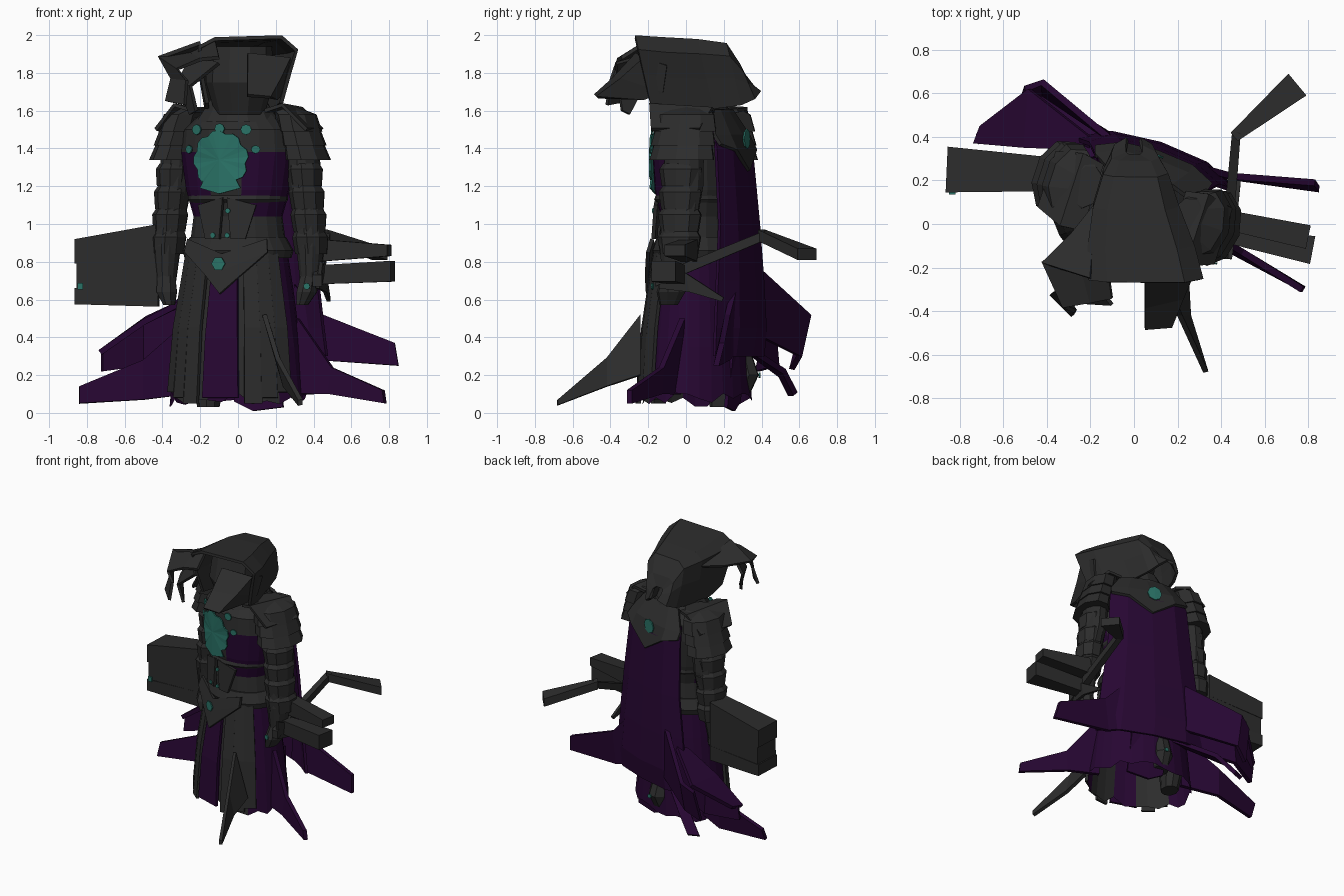
import bpy, bmesh, math, random
from mathutils import Matrix, Vector

random.seed(4)
default_cube = bpy.data.objects.get("Cube")
if default_cube:
    bpy.data.objects.remove(default_cube)


def make_material(name, colour):
    material = bpy.data.materials.new(name)
    material.use_nodes = True
    material.diffuse_color = (*colour, 1)
    shader = material.node_tree.nodes["Principled BSDF"]
    shader.inputs["Base Color"].default_value = (*colour, 1)
    return material


GREY, PURPLE, TEAL = range(3)
MATERIALS = [make_material("charcoal armour", (.025, .025, .025)),
             make_material("dark purple cloth", (.02, .002, .032)),
             make_material("teal gem", (.023, .17, .135))]

# The body is turned a little; body parts are built facing straight, then twisted
TWIST = Matrix.Translation((0, .06, 0)) @ Matrix.Rotation(math.radians(-18), 4, "Z")


def finish(bm, name, colour, twist=True, rule=None, thickness=0):
    bmesh.ops.recalc_face_normals(bm, faces=bm.faces)
    for face in bm.faces:
        face.material_index = rule(face.calc_center_median()) if rule else colour
    if twist:
        bm.transform(TWIST)
    mesh = bpy.data.meshes.new(name)
    bm.to_mesh(mesh)
    bm.free()
    for material in MATERIALS:
        mesh.materials.append(material)
    obj = bpy.data.objects.new(name, mesh)
    bpy.context.collection.objects.link(obj)
    if thickness:
        solid = obj.modifiers.new("thickness", "SOLIDIFY")
        solid.thickness = thickness
        solid.offset = 0


def loft(name, rings, colour=GREY, sides=12, jag=0, caps=True, **options):
    """Stack of ellipses, each given as x, y, z, x radius, y radius."""
    bm = bmesh.new()
    loops = []
    for index, (x, y, z, rx, ry) in enumerate(rings):
        loop = []
        for k in range(sides):
            a = math.tau * k / sides
            drop = random.uniform(0, jag) if index == 0 else 0
            loop.append(bm.verts.new((x + rx * math.cos(a), y + ry * math.sin(a), z + drop)))
        loops.append(loop)
    for low, high in zip(loops, loops[1:]):
        for k in range(sides):
            n = (k + 1) % sides
            bm.faces.new((low[k], low[n], high[n], high[k]))
    if caps:
        bm.faces.new(loops[0])
        bm.faces.new(loops[-1])
    finish(bm, name, colour, **options)


def sheet(name, rows, colour=GREY, thickness=.02, **options):
    """Cloth or plate through rows of points."""
    bm = bmesh.new()
    grid = [[bm.verts.new(p) for p in row] for row in rows]
    for a, b in zip(grid, grid[1:]):
        for k in range(len(a) - 1):
            bm.faces.new((a[k], a[k + 1], b[k + 1], b[k]))
    finish(bm, name, colour, thickness=thickness, **options)


def slab(name, start, end, start_size, end_size, colour=GREY):
    """Tapered beam between two points; sizes are width and height."""
    start, end = Vector(start), Vector(end)
    side = (end - start).cross(Vector((0, 0, 1))).normalized()
    bm = bmesh.new()
    loops = []
    for point, (width, height) in ((start, start_size), (end, end_size)):
        loops.append([bm.verts.new(point + side * width * u + Vector((0, 0, height * v)))
                      for u, v in ((-.5, -.5), (.5, -.5), (.5, .5), (-.5, .5))])
    for k in range(4):
        n = (k + 1) % 4
        bm.faces.new((loops[0][k], loops[0][n], loops[1][n], loops[1][k]))
    bm.faces.new(loops[0])
    bm.faces.new(loops[1])
    finish(bm, name, colour, twist=False)


def gem(name, x, z, outline, rx, ry, y=0, front=-1):
    """Thin plate bent over an elliptical body."""
    def place(u, v):
        return (x + u, y + front * (ry * math.sqrt(max(.05, 1 - ((x + u) / rx) ** 2)) + .008), z + v)
    bm = bmesh.new()
    centre = bm.verts.new(place(0, 0))
    rim = [bm.verts.new(place(u, v)) for u, v in outline]
    for k, vert in enumerate(rim):
        bm.faces.new((centre, vert, rim[(k + 1) % len(rim)]))
    finish(bm, name, TEAL, thickness=.009)


def circle(radius, sides=8):
    return [(radius * math.cos(math.tau * k / sides), radius * math.sin(math.tau * k / sides))
            for k in range(sides)]


# Torso, purple under the arms
def torso_rule(c):
    side = abs(math.atan2(c.x, -c.y))
    return PURPLE if .4 < side < 1.7 and 1.04 < c.z < 1.38 else GREY


loft("torso", [(0, 0, .82, .27, .2), (0, 0, 1.04, .24, .19), (0, 0, 1.18, .28, .22),
               (0, 0, 1.38, .31, .23), (0, 0, 1.5, .3, .22), (0, .03, 1.61, .17, .15)],
     sides=20, rule=torso_rule)
loft("neck_guard", [(0, 0, 1.54, .23, .2), (0, 0, 1.6, .19, .17), (0, 0, 1.7, .12, .13)])

# Skirt with alternating strips
def skirt_rule(c):
    angle = abs(math.degrees(math.atan2(c.x, -c.y)))
    return GREY if 20 < angle < 62 else PURPLE


loft("skirt", [(0, 0, .03, .37, .28), (0, 0, .35, .34, .26), (0, 0, .65, .3, .23),
               (0, 0, .9, .26, .2)], sides=28, jag=.08, caps=False, rule=skirt_rule)
for sign in (-1, 1):
    for k in range(3):
        a, b = [math.radians(20 + 14 * k + d) * sign for d in (0, 15)]
        rows = []
        for z, rx, ry in ((.85, .28, .22), (.45, .35, .28), (.05 + .03 * k, .38, .31)):
            rows.append([(rx * math.sin(t), -ry * math.cos(t), z) for t in (a, b)])
        sheet("skirt_strip", rows)
sheet("front_tabard", [[(x * s, -y, z) for x in (-1, 0, 1)]
                       for s, y, z in ((.07, .22, .8), (.09, .28, .4), (.1, .3, .08))], PURPLE)
sheet("back_hem", [[(-.02, .32, .4), (.1, .29, .4), (.22, .25, .4)],
                   [(-.02, .28, .06), (.08, .25, .01), (.24, .21, .03)]], PURPLE, twist=False)

# Belt and its pointed front plate
loft("belt", [(0, 0, .82, .29, .22), (0, 0, .86, .3, .235), (0, 0, .93, .26, .21)], sides=20)
sheet("belt_point", [[(-.22, -.18, .92), (-.01, -.24, .84), (.22, -.18, .92)],
                     [(-.23, -.2, .85), (-.01, -.26, .75), (.23, -.2, .85)],
                     [(-.1, -.25, .73), (-.01, -.28, .63), (.1, -.25, .73)]])
for sign in (-1, 1):
    sheet("waist_plate", [[(sign * .01, -.22, 1.14), (sign * .16, -.18, 1.1)],
                          [(sign * .03, -.22, .92), (sign * .11, -.21, .92)]])
loft("waist_rib", [(0, 0, 1.1, .25, .195), (0, 0, 1.13, .27, .225), (0, 0, 1.16, .27, .21)], sides=20)

# Chest emblem and small gems, a little off centre
OFF = -.025
shell = []
for k in range(21):
    a = math.radians(-50 + 14 * k)
    r = .156 if k % 3 else .14
    shell.append((r * math.cos(a), r * math.sin(a)))
shell += [(-.085, -.1), (-.115, -.15), (0, -.18), (.115, -.15), (.085, -.1)]
gem("chest_emblem", OFF, 1.34, shell, .31, .235)
for sign in (-1, 1):
    gem("chest_gem", OFF + sign * .14, 1.5, circle(.028), .31, .225)
    gem("chest_gem", OFF + sign * .19, 1.395, circle(.022), .31, .235)
    gem("waist_gem", OFF + sign * .04, .94, circle(.014), .27, .225)
gem("collar_gem", OFF, 1.505, circle(.028), .31, .23)
gem("rib_gem", .02, 1.07, circle(.014), .27, .23)
gem("belt_gem", -.02, .79, circle(.038, 6), .3, .268)
gem("hand_gem", .42, .67, circle(.018), .6, .05, y=-.07)

# Arms, shoulder plates, hands
for sign in (-1, 1):
    def at(x, y, z, rx, ry):
        return (sign * x, y, z, rx, ry)
    loft("arm", [at(.4, .0, .68, .05, .06), at(.4, .01, .88, .075, .09), at(.385, .03, 1.05, .08, .1),
                 at(.36, .04, 1.2, .085, .11), at(.34, .04, 1.5, .09, .11)])
    for k in range(3):
        loft("shoulder_plate", [at(.375 - .02 * k, .04, 1.34 + .075 * k, .12 - .005 * k, .18),
                                at(.35 - .02 * k, .04, 1.43 + .075 * k, .105, .16),
                                at(.28 - .02 * k, .04, 1.5 + .06 * k, .07, .1)], sides=9)
    for k in range(4):
        z = .84 + .12 * k
        loft("arm_band", [at(.4 - .01 * k, .03, z, .085, .105), at(.395 - .01 * k, .03, z + .09, .095, .12),
                          at(.39 - .01 * k, .03, z + .12, .08, .1)], sides=9)
    sheet("shoulder_crest", [[(sign * .2, -.16, 1.6), (sign * .2, .16, 1.6)],
                             [(sign * .3, -.17, 1.63), (sign * .3, .18, 1.61)],
                             [(sign * .42, -.12, 1.5), (sign * .42, .15, 1.5)]])
    loft("hand", [at(.37, -.04, .57, .03, .05), at(.39, -.02, .64, .055, .08),
                  at(.4, 0, .74, .05, .06)], sides=8)

# Boots at the back hem
for x, y, low in ((-.07, .2, .1), (-.19, .08, .03)):
    loft("boot", [(x, y, low, .06, .07), (x, y + .02, low + .1, .075, .1),
                  (x, y, low + .24, .06, .07)], sides=9)
gem("boot_gem", -.07, .2, circle(.015), .3, .325, front=1)

# Hood as arches from brim to nape
def arch(y, width, low, high, shift=0):
    shape = ((-.75, 0), (-.88, .5), (-.9, .85), (-.6, .97), (.7, 1), (1, .8), (.86, .45), (.7, 0))
    return [(shift + u * width, y + .08 * (1 - v), low + v * (high - low)) for u, v in shape]


sheet("hood", [arch(-.27, .27, 1.64, 1.99, .04), arch(-.12, .25, 1.61, 1.98, .02),
               arch(.06, .2, 1.61, 1.97), arch(.21, .15, 1.63, 1.95),
               arch(.28, .11, 1.66, 1.84), arch(.31, .04, 1.7, 1.76)], twist=False)
loft("shaded_face", [(.01, -.03, 1.58, .13, .12), (.01, -.05, 1.75, .18, .17),
                     (.01, -.02, 1.94, .17, .16)], sides=10, twist=False)

# Ragged hood flaps
sheet("beak_side", [[(-.17, .1, 1.88), (-.2, -.25, 1.96)],
                    [(-.29, -.05, 1.86), (-.42, -.18, 1.88)]], twist=False)
sheet("beak_flap", [[(-.12, -.2, 1.97), (-.1, -.34, 1.88)], [(-.25, -.17, 1.9), (-.2, -.36, 1.87)],
                    [(-.42, -.17, 1.88), (-.32, -.38, 1.82)], [(-.35, -.3, 1.77), (-.27, -.4, 1.76)],
                    [(-.38, -.32, 1.65), (-.28, -.42, 1.63)]], twist=False)
sheet("beak_strand", [[(-.24, -.2, 1.9), (-.1, -.37, 1.85)], [(-.32, -.22, 1.74), (-.25, -.36, 1.73)],
                      [(-.25, -.3, 1.58), (-.22, -.34, 1.6)]], twist=False)
sheet("right_flap", [[(.05, -.26, 1.9), (.27, -.22, 1.88), (.27, -.1, 1.84)],
                     [(.05, -.38, 1.77), (.22, -.34, 1.77), (.24, -.12, 1.7)],
                     [(.05, -.48, 1.68), (.17, -.47, 1.67), (.2, -.22, 1.66)]], twist=False)

# Cape, its collar and gem
def cape_row(z, width, depth, edge=.23, across=(-1, -.6, 0, .6, 1)):
    return [(u * width + .02, depth - (depth - edge) * abs(u) ** 3, z) for u in across]


sheet("cape", [cape_row(1.5, .25, .225, .17), cape_row(1.4, .28, .265, .2), cape_row(1, .31, .3),
               cape_row(.7, .35, .32), cape_row(.45, .38, .33), cape_row(.3, .4, .31)], PURPLE)
collar = [cape_row(1.6, .18, .17, .14), cape_row(1.47, .27, .25, .19)]
collar.append([(x, y + .015, z) for (x, y, _), z in
               zip(cape_row(1.4, .28, .275, .21), (1.42, 1.39, 1.28, 1.39, 1.42))])
sheet("cape_collar", collar)
gem("cape_gem", 0, 1.45, circle(.052), .4, .268, front=1)

# Flying cape tails
tails = {
    "back_left_tail": [[(-.12, .4, .75), (-.1, .4, .4)], [(-.42, .65, .52), (-.42, .6, .3)],
                       [(-.5, .62, .46), (-.52, .56, .23)]],
    "outer_left_tail": [[(-.2, .38, .62), (-.2, .36, .3)], [(-.5, .46, .48), (-.5, .48, .25)],
                        [(-.72, .4, .33), (-.72, .38, .22)]],
    "tail_canopy": [[(-.2, .4, .63), (-.25, .34, .61)], [(-.48, .62, .5), (-.5, .35, .48)],
                    [(-.7, .45, .33), (-.73, .37, .32)]],
    "lower_left_tail": [[(-.27, .2, .48), (-.25, .2, .1)], [(-.5, .3, .28), (-.5, .3, .07)],
                        [(-.84, .28, .14), (-.84, .24, .05)]],
    "hem_tail": [[(-.2, .3, .35), (-.05, .32, .35)], [(-.4, .5, .2), (-.3, .52, .22)],
                 [(-.5, .55, .1), (-.42, .58, .1)]],
    "right_tail": [[(.3, .26, .68), (.28, .26, .33)], [(.45, .22, .52), (.42, .22, .28)],
                   [(.83, .19, .37), (.85, .16, .25)]],
    "lower_right_tail": [[(.32, -.02, .5), (.28, -.04, .1)], [(.5, -.13, .24), (.48, -.14, .1)],
                         [(.77, -.3, .12), (.78, -.3, .05)]],
}
for name, rows in tails.items():
    sheet(name, rows, PURPLE, thickness=.03, twist=False)
sheet("front_spike", [[(.14, -.24, .52), (.24, -.24, .2)], [(.21, -.42, .29), (.25, -.42, .14)],
                      [(.33, -.68, .07), (.33, -.68, .04)]], thickness=.025, twist=False)

# Heavy layered weapon at the model's right hand
for k, (low, high, inset) in enumerate(((.575, .66, 0), (.65, .8, .01), (.79, .92, 0))):
    middle, height = (low + high) / 2, high - low
    slab("weapon_layer", (-.42, .23, middle + .03 * k), (-.86 + inset, .25, middle),
         (.16, height * 1.3), (.21 - inset, height))
slab("weapon_gem", (-.85, .14, .67), (-.82, .14, .67), (.01, .035), (.01, .035), TEAL)

# Bent rod and blades at the model's left hand
slab("rod", (.42, -.16, .7), (.47, .42, .94), (.05, .06), (.04, .05))
slab("rod_end", (.46, .4, .94), (.75, .64, .84), (.05, .06), (.13, .06))
slab("upper_blade", (.42, .02, .86), (.8, -.06, .86), (.09, .12), (.11, .06))
slab("lower_blade", (.4, -.04, .73), (.82, -.12, .75), (.08, .1), (.13, .11))
sheet("hand_blade", [[(.44, -.16, .8), (.42, -.14, .66)], [(.46, .0, .74), (.46, .02, .64)],
                     [(.48, .2, .61), (.48, .19, .59)]], twist=False)
